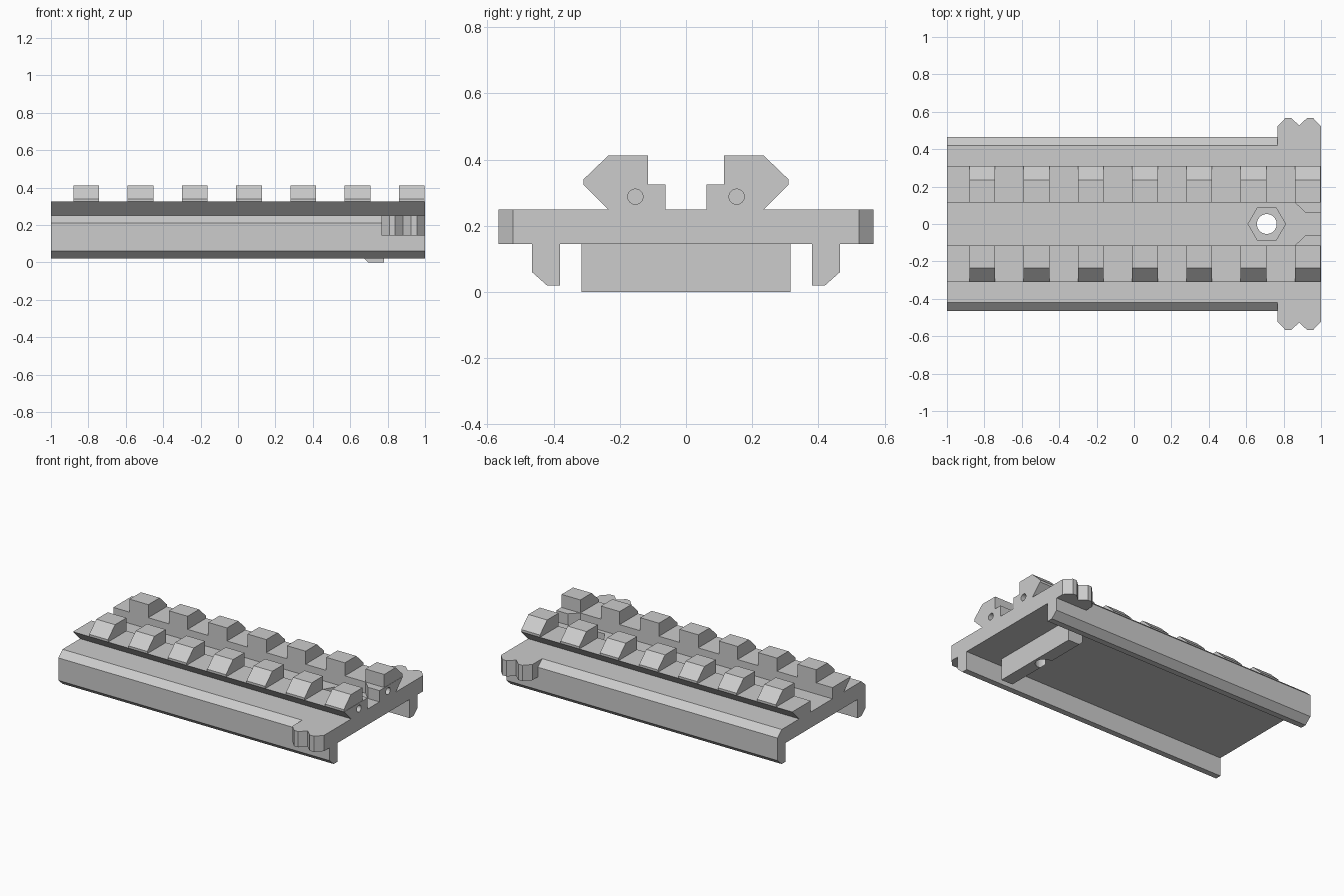
import bpy
import bmesh
import math
from mathutils import Vector

cube = bpy.data.objects.get("Cube")
if cube:
    bpy.data.objects.remove(cube, do_unlink=True)

GREY = (0.604, 0.604, 0.604, 1.0)
mat = bpy.data.materials.new("light grey")
mat.use_nodes = True
mat.diffuse_color = GREY
mat.node_tree.nodes["Principled BSDF"].inputs["Base Color"].default_value = GREY


def prism(name, outline, axis, lo, hi):
    """Extrude a 2D outline along an axis: x takes (y, z), y takes (x, z), z takes (x, y)."""
    def place(p):
        a, b = p
        return {"x": (lo, a, b), "y": (a, lo, b), "z": (a, b, lo)}[axis]
    bm = bmesh.new()
    face = bm.faces.new([bm.verts.new(place(p)) for p in outline])
    step = Vector([hi - lo if c == axis else 0 for c in "xyz"])
    new = bmesh.ops.extrude_face_region(bm, geom=[face])["geom"]
    bmesh.ops.translate(bm, vec=step, verts=[v for v in new if isinstance(v, bmesh.types.BMVert)])
    bmesh.ops.recalc_face_normals(bm, faces=bm.faces)
    mesh = bpy.data.meshes.new(name)
    bm.to_mesh(mesh)
    bm.free()
    mesh.materials.append(mat)
    obj = bpy.data.objects.new(name, mesh)
    bpy.context.collection.objects.link(obj)
    return obj


def ring(cx, cy, radius, sides):
    return [(cx + radius * math.cos(math.tau * i / sides),
             cy + radius * math.sin(math.tau * i / sides)) for i in range(sides)]


def cut(obj, cutter):
    cutter.hide_render = True
    cutter.hide_set(True)
    cutter.display_type = 'WIRE'
    mod = obj.modifiers.new("cut", 'BOOLEAN')
    mod.operation = 'DIFFERENCE'
    mod.solver = 'EXACT'
    mod.object = cutter


def flip(outline, s):
    return [(a * s, b) for a, b in outline]


# Channel-shaped base plate with hooked side skirts
half = [(0.42, 0.25), (0.465, 0.21), (0.465, 0.06), (0.42, 0.02), (0.38, 0.02), (0.38, 0.145)]
base = prism("base_plate", half + flip(half[::-1], -1), "x", -1, 1)

# Cross bar under the plate, chamfered on its inner edge
bar = prism("cross_bar", [(0.67, 0.145), (0.78, 0.145), (0.78, 0), (0.695, 0), (0.67, 0.025)],
            "y", -0.315, 0.315)

# Bolt hole through plate and bar, with a hexagonal nut pocket
bolt = prism("bolt_hole_cutter", ring(0.71, 0, 0.053, 32), "z", -0.1, 0.4)
pocket = prism("nut_pocket_cutter", ring(0.71, 0, 0.1, 6), "z", 0.18, 0.4)
cut(base, pocket)
cut(base, bolt)
cut(bar, bolt)

rail = [(0.115, 0.25), (0.115, 0.325), (0.31, 0.325), (0.235, 0.25)]
tooth = [(0.115, 0.325), (0.115, 0.412), (0.235, 0.412), (0.31, 0.34), (0.31, 0.325)]
ear = [(0.767, 0.42), (0.767, 0.522), (0.81, 0.567), (0.84, 0.567), (0.883, 0.527),
       (0.926, 0.567), (0.957, 0.567), (1, 0.522), (1, 0.42)]
stop = [(0.86, 0.115), (0.915, 0.062), (1, 0.062), (1, 0.115)]

for side, s in (("left", 1), ("right", -1)):
    # Dovetail rail with a blind bore in its end
    strip = prism("rail_" + side, flip(rail, s), "x", -1, 1)
    cut(strip, prism("bore_cutter_" + side, ring(s * 0.153, 0.288, 0.023, 24), "x", 0.7, 1.1))

    # Evenly spaced rail teeth
    for i in range(7):
        x = -0.88 + i * 0.29
        prism(f"tooth_{side}_{i + 1}", flip(tooth, s), "x", x, x + 0.138)

    # Notched grip ear and inner end stop
    prism("grip_ear_" + side, [(x, y * s) for x, y in ear], "z", 0.145, 0.25)
    prism("end_stop_" + side, [(x, y * s) for x, y in stop], "z", 0.25, 0.325)
